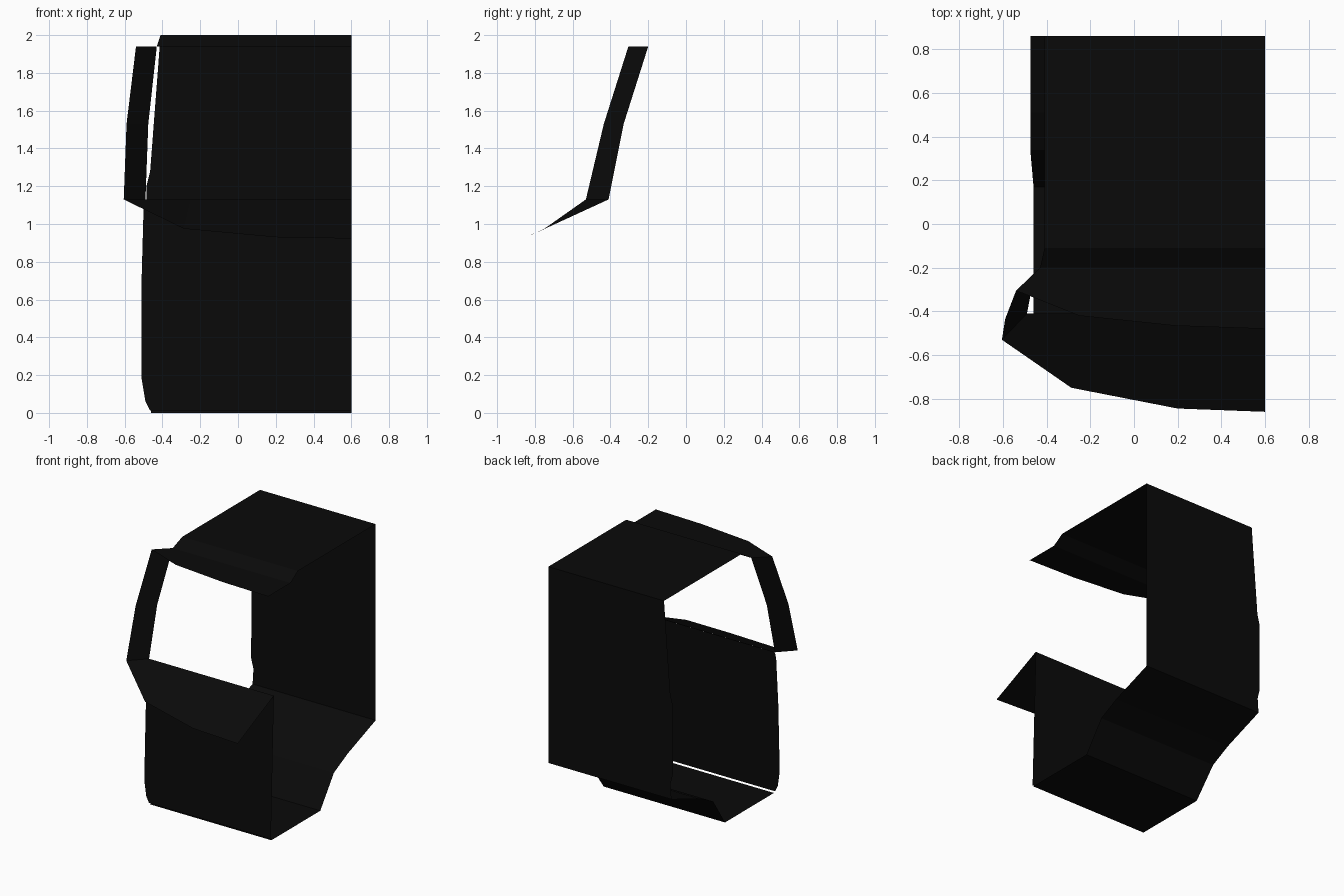
import bpy

if "Cube" in bpy.data.objects:
    bpy.data.objects.remove(bpy.data.objects["Cube"])

RIGHT = 0.6  # the cut side of the cab shell

mat = bpy.data.materials.new("black_panel")
mat.diffuse_color = (0.003, 0.003, 0.003, 1)
mat.use_nodes = True
mat.node_tree.nodes["Principled BSDF"].inputs["Base Color"].default_value = mat.diffuse_color


def strip(name, side_a, side_b):
    """Thin panel of quads joining two matching rows of points."""
    n = len(side_a)
    faces = [(i, i + 1, n + i + 1, n + i) for i in range(n - 1)]
    mesh = bpy.data.meshes.new(name)
    mesh.from_pydata(side_a + side_b, [], faces)
    mesh.materials.append(mat)
    obj = bpy.data.objects.new(name, mesh)
    bpy.context.collection.objects.link(obj)
    return obj


def panel(name, left_edge):
    """Panel running straight across from a shaped left edge to the cut side."""
    return strip(name, left_edge, [(RIGHT, y, z) for x, y, z in left_edge])


# Rear wall, with its slightly curved left edge
panel("rear_wall", [(x, 0.86, z) for x, z in [
    (-0.41, 2), (-0.465, 1.28), (-0.485, 1.2), (-0.487, 0.65), (-0.467, 0.57), (-0.475, 0.45)]])

# Stepped floor
panel("floor", [(-0.475, 0.86, 0.45), (-0.475, 0.51, 0.32), (-0.475, 0.34, 0.235),
                (-0.46, 0.17, 0), (-0.46, -0.44, 0)])

# Front bulkhead, leaning slightly and starting just above the floor
panel("front_bulkhead", [(x, -0.447 + 0.033 * z, z) for x, z in [
    (-0.465, 0.012), (-0.49, 0.06), (-0.51, 0.18), (-0.51, 0.72), (-0.5, 1.08), (-0.49, 1.13)]])

# Roof with the step down to the windscreen header
panel("roof", [(-0.41, 0.86, 2), (-0.41, -0.11, 2), (-0.43, -0.2, 1.94)])

# Windscreen header, curved along its front
strip("windscreen_header",
      [(x, -0.2, 1.94) for x in (-0.43, -0.2, 0.2, RIGHT)],
      [(x, y, 1.94) for x, y in [(-0.54, -0.305), (-0.25, -0.42), (0.19, -0.466), (RIGHT, -0.48)]])

# Dashboard shelf, sloping down to the windscreen base
strip("dashboard",
      [(x, -0.41, 1.13) for x in (-0.49, -0.25, 0.2, RIGHT)],
      [(-0.605, -0.53, 1.13), (-0.287, -0.75, 0.975), (0.2, -0.845, 0.93), (RIGHT, -0.86, 0.923)])

# Windscreen pillar
strip("windscreen_pillar",
      [(-0.54, -0.305, 1.94), (-0.59, -0.435, 1.53), (-0.605, -0.53, 1.13)],
      [(-0.43, -0.2, 1.94), (-0.475, -0.33, 1.53), (-0.49, -0.41, 1.13)])
